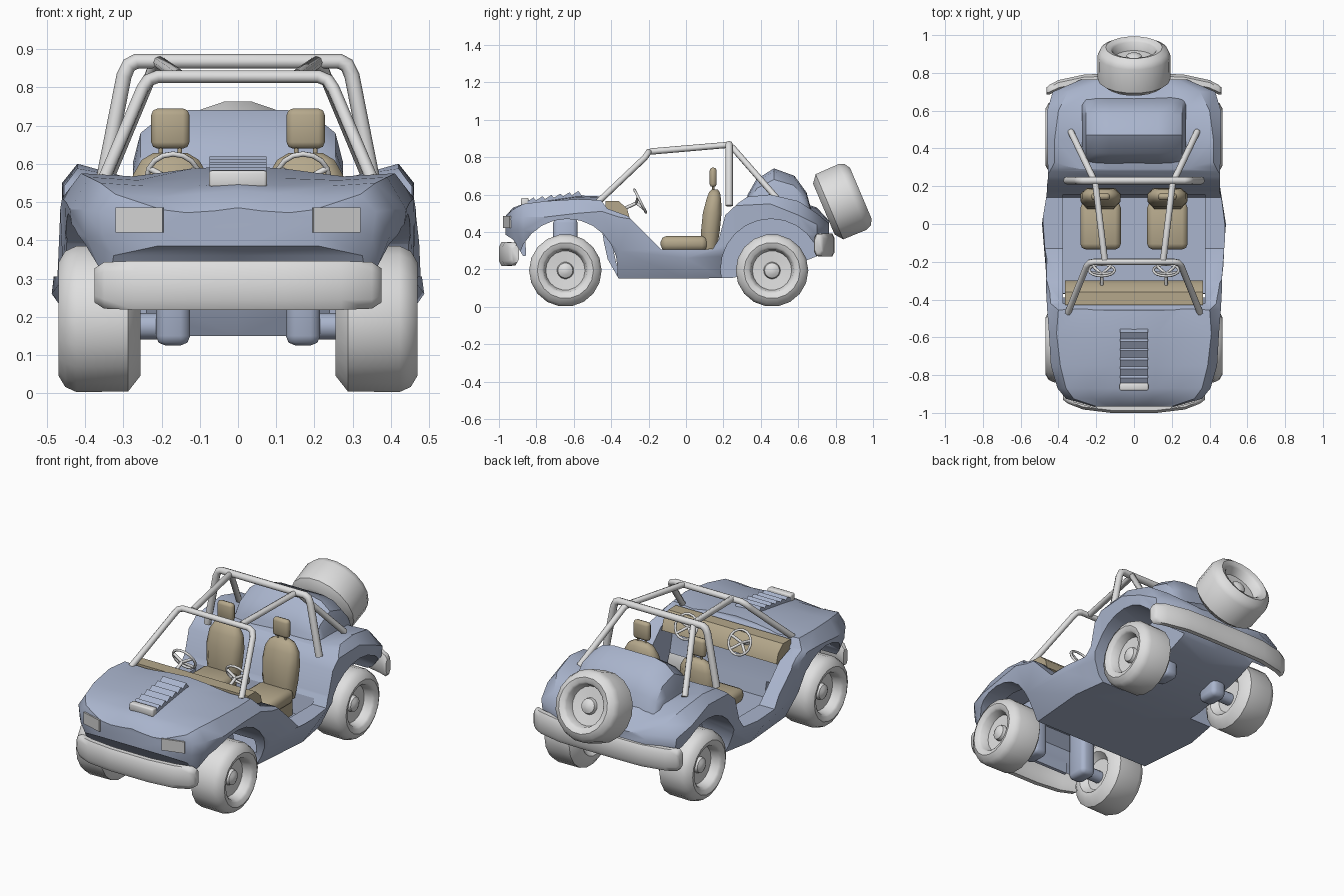
import bpy, bmesh, math
from mathutils import Matrix, Vector

if "Cube" in bpy.data.objects:
    bpy.data.objects.remove(bpy.data.objects["Cube"])

def material(name, rgb):
    m = bpy.data.materials.new(name)
    m.diffuse_color = (*rgb, 1)
    m.use_nodes = True
    m.node_tree.nodes["Principled BSDF"].inputs["Base Color"].default_value = m.diffuse_color
    return m

BLUE = material("blue grey paint", (0.40, 0.46, 0.61))
GREY = material("light grey", (0.74, 0.74, 0.74))
LAMP = material("lamp grey", (0.64, 0.64, 0.64))
TAN = material("tan trim", (0.46, 0.39, 0.26))

def finish(name, bm, mat, angle=35, bevel=0, segs=2):
    bmesh.ops.remove_doubles(bm, verts=bm.verts, dist=1e-5)
    bmesh.ops.recalc_face_normals(bm, faces=bm.faces)
    if bevel:
        bmesh.ops.bevel(bm, geom=bm.edges[:], offset=bevel, segments=segs, profile=0.5, affect='EDGES')
    me = bpy.data.meshes.new(name)
    bm.to_mesh(me)
    bm.free()
    ob = bpy.data.objects.new(name, me)
    bpy.context.collection.objects.link(ob)
    me.materials.append(mat)
    smooth(ob, angle)
    return ob

def smooth(ob, angle):
    bpy.ops.object.select_all(action='DESELECT')
    ob.select_set(True)
    bpy.context.view_layer.objects.active = ob
    bpy.ops.object.shade_smooth_by_angle(angle=math.radians(angle))

def skin(name, rings, mat, angle=35, bevel=0):
    """Closed loft through rings of equal length."""
    bm = bmesh.new()
    rv = [[bm.verts.new(p) for p in r] for r in rings]
    n = len(rv[0])
    for a, b in zip(rv, rv[1:]):
        for i in range(n):
            bm.faces.new((a[i], a[(i + 1) % n], b[(i + 1) % n], b[i]))
    bm.faces.new(rv[0][::-1])
    bm.faces.new(rv[-1])
    return finish(name, bm, mat, angle, bevel)

def prism(name, yz, x0, x1, mat, bevel=0, angle=35):
    return skin(name, [[(x, y, z) for y, z in yz] for x in (x0, x1)], mat, angle, bevel)

def box(name, loc, size, mat, bevel=0, yaw=0):
    bm = bmesh.new()
    bmesh.ops.create_cube(bm, size=1, matrix=Matrix.Diagonal((*size, 1)))
    ob = finish(name, bm, mat, 50, bevel)
    ob.location, ob.rotation_euler = loc, (0, 0, yaw)
    return ob

def lathe(name, prof, mat, axis, loc, n=18, angle=40):
    """Spin (axial, radius) pairs about the given axis."""
    bm = bmesh.new()
    vs = [bm.verts.new((r, 0, a)) for a, r in prof]
    es = [bm.edges.new(e) for e in zip(vs, vs[1:])]
    bmesh.ops.spin(bm, geom=vs + es, cent=(0, 0, 0), axis=(0, 0, 1), angle=2 * math.pi, steps=n)
    bmesh.ops.remove_doubles(bm, verts=bm.verts, dist=1e-4)
    ob = finish(name, bm, mat, angle)
    ob.rotation_euler = Vector(axis).to_track_quat('Z', 'Y').to_euler()
    ob.location = loc
    return ob

def tube(name, pts, r, mat, cyclic=False):
    cu = bpy.data.curves.new(name, 'CURVE')
    cu.dimensions = '3D'
    cu.bevel_depth, cu.bevel_resolution, cu.use_fill_caps = r, 2, True
    sp = cu.splines.new('POLY')
    sp.points.add(len(pts) - 1)
    for p, c in zip(sp.points, pts):
        p.co = (*c, 1)
    sp.use_cyclic_u = cyclic
    ob = bpy.data.objects.new(name, cu)
    bpy.context.collection.objects.link(ob)
    cu.materials.append(mat)
    bpy.ops.object.select_all(action='DESELECT')
    ob.select_set(True)
    bpy.context.view_layer.objects.active = ob
    bpy.ops.object.convert(target='MESH')
    smooth(bpy.context.object, 50)

def body_ring(y, crown, shoulder_x, shoulder_z, wide_x, wide_z, low_z, bottom_x, bottom_z):
    """Mirrored cross-section: crown, shoulder, widest line, lower side, bottom."""
    dip = min(crown, shoulder_z) - .008
    bulge = .022 if -.3 < y < .2 else -.008
    half = [(0, crown), (.3 * shoulder_x, crown - .008), (.67 * shoulder_x, dip), (shoulder_x, shoulder_z),
            (wide_x, wide_z), (wide_x + bulge, low_z), (bottom_x, bottom_z), (0, bottom_z)]
    return [(x, y, z) for x, z in half] + [(-x, y, z) for x, z in half[-2:0:-1]]

# Body: front clip, tub and tail lofted along y
front = [(-.965, .485, .20, .48, .225, .46, .42, .21, .385),
         (-.925, .53, .32, .52, .36, .475, .41, .325, .36),
         (-.87, .55, .36, .55, .405, .48, .41, .34, .27),
         (-.75, .57, .39, .565, .44, .48, .42, .36, .30),
         (-.58, .595, .41, .575, .45, .50, .42, .38, .33),
         (-.45, .59, .40, .57, .46, .51, .41, .42, .31)]
rear = [(-.36, .58, .40, .56, .465, .48, .30, .38, .15),
        (.0, .55, .41, .53, .465, .42, .26, .41, .15),
        (.25, .57, .42, .58, .455, .54, .32, .37, .155),
        (.45, .57, .42, .60, .46, .55, .42, .35, .19),
        (.60, .565, .40, .565, .46, .49, .39, .36, .23),
        (.70, .53, .35, .50, .43, .44, .38, .34, .27),
        (.765, .46, .23, .445, .28, .42, .38, .25, .34)]
body = skin("body", [body_ring(*s) for s in front + rear], BLUE)

# Cutters: cockpit, door openings, hollow under the hood, wheel arches
cutters = [
    prism("cockpit_cut", [(-.42, .8), (-.42, .45), (-.37, .22), (.14, .22), (.19, .55), (.19, .8)], -.375, .375, BLUE),
    prism("door_cut", [(-.47, .8), (-.455, .57), (-.42, .525), (-.31, .485), (-.13, .305), (.14, .305), (.175, .36),
                       (.21, .49), (.28, .555), (.35, .603), (.35, .8)], -.7, .7, BLUE),
    prism("engine_bay_cut", [(-.85, .1), (-.86, .42), (-.80, .475), (-.46, .485), (-.44, .35), (-.385, .1)],
          -.325, .325, BLUE)]
for s in (1, -1):
    for y in (-.635, .455):
        cutters.append(lathe("arch_cut", [(-.2, 0), (-.2, .27), (.2, .27), (.2, 0)], BLUE, (1, 0, 0),
                             (s * .44, y, .2), 24))
for c in cutters:
    c.hide_render = True
    m = body.modifiers.new("cut", 'BOOLEAN')
    m.operation, m.solver, m.object = 'DIFFERENCE', 'EXACT', c
    bpy.context.view_layer.objects.active = body
    bpy.ops.object.modifier_apply(modifier=m.name)
for c in cutters:
    bpy.data.objects.remove(c)
smooth(body, 42)

# Rear hump
hump = [(.30, .48), (.33, .60), (.375, .68), (.47, .74), (.58, .70), (.645, .61), (.68, .48)]
spans = [(.13, 1), (.2, .94), (.255, .77), (.275, .47)]
skin("rear_hump", [[(x, .49 + (y - .49) * (.8 + .2 * k), .48 + (z - .48) * k) for y, z in hump]
     for x, k in [(-x, k) for x, k in spans[::-1]] + spans], BLUE, 38)

# Hood louvres with scoop
teeth = [(-.85, .53)]
for i in range(6):
    y, z = -.85 + i * .048, .562 + i * .007
    teeth += [(y, z), (y + .035, z + .022)]
prism("hood_louvres", teeth + [(-.555, .59), (-.555, .55)], -.075, .075, BLUE, angle=20)
box("hood_scoop", (0, -.862, .56), (.152, .04, .045), GREY, .008)

# Bumpers: rounded section swept across x
def bumper(name, half, z, h):
    corners = [(-1, -.6), (-.5, -1), (.5, -1), (1, -.6), (1, .6), (.5, 1), (-.5, 1), (-1, .6)]
    stations = [(-x, y, k) for x, y, k in half[::-1]] + half
    skin(name, [[(x, y + a * .027 * k, z + b * h * k) for a, b in corners] for x, y, k in stations], GREY, 50)

bumper("front_bumper", [(.12, -.973, 1), (.27, -.955, 1), (.35, -.925, .95), (.375, -.912, .7)], .282, .064)
bumper("rear_bumper", [(.12, .768, 1), (.26, .765, 1), (.40, .735, 1), (.45, .71, .95), (.462, .705, .7)], .33, .062)

# Wheels, axles, headlight plates and the spare
rim = [(-.07, 0), (-.07, .09), (-.1075, .12), (-.1075, .15), (-.075, .192), (.06, .194), (.09, .18), (.1075, .15),
       (.1, .125), (.09, .115), (.045, .105), (.04, .045), (.06, .04), (.07, .022), (.074, 0)]
for s in (1, -1):
    for end, y in (("front", -.645), ("rear", .46)):
        lathe(end + "_wheel", rim, GREY, (s, 0, 0), (s * .362, y, .194))
        box(end + "_strut", (s * .17, y, .3), (.09, .13, .35), BLUE, .025)
        lathe(end + "_axle", [(-.06, 0), (-.06, .035), (.06, .035), (.06, 0)], BLUE, (1, 0, 0), (s * .24, y, .175), 12)
    box("headlight", (s * .258, -.957, .453), (.128, .009, .066), LAMP, 0, s * math.radians(16))
lathe("spare_wheel", rim, GREY, (0, .92, .39), (0, .836, .564))

# Roll cage
def hoop(half):
    return [(-x, y, z) for x, y, z in half[::-1]] + half
tube("windshield_frame", hoop([(.21, -.2, .828), (.235, -.205, .818), (.25, -.222, .795), (.35, -.47, .56)]), .017, GREY)
tube("roll_hoop", hoop([(.265, .23, .868), (.285, .23, .858), (.298, .23, .83), (.355, .23, .54)]), .02, GREY)
for s in (1, -1):
    tube("roof_bar", [(s * .155, -.19, .83), (s * .205, .22, .865), (s * .22, .25, .85), (s * .335, .49, .575)], .017, GREY)

# Dashboard
prism("dashboard", [(-.43, .565), (-.36, .565), (-.315, .525), (-.30, .47), (-.43, .42)], -.365, .365, TAN)

# Seats and steering wheels
octagon = [(-1, -.4), (-.7, -1), (.7, -1), (1, -.4), (1, .4), (.7, 1), (-.7, 1), (-1, .4)]
back = [(.31, .125, .085, .04), (.40, .13, .1, .05), (.50, .14, .106, .05), (.57, .148, .098, .04),
        (.61, .152, .075, .03), (.628, .154, .045, .015)]
for s in (1, -1):
    x = s * .177
    box("seat_cushion", (x, -.01, .338), (.215, .25, .08), TAN, .03)
    box("seat_base", (x, .02, .26), (.17, .2, .1), TAN)
    skin("seat_back", [[(x + a * w, y + b * d, z) for a, b in octagon] for z, y, w, d in back], TAN, 50)
    box("headrest", (x, .145, .692), (.1, .038, .105), TAN, .017)
    for d in (-.025, .025):
        tube("headrest_post", [(x + d, .147, .6), (x + d, .145, .66)], .006, TAN)
    c, up = Vector((s * .17, -.245, .565)), Vector((0, -.45, .89))
    ring = [c + Vector((.068 * math.cos(t), 0, 0)) + up * .068 * math.sin(t)
            for t in [i * math.pi / 8 for i in range(16)]]
    tube("steering_wheel", ring, .007, GREY, True)
    hub = c + Vector((0, -.02, -.01))
    for i in (1, 7, 10, 14):
        tube("steering_spoke", [hub, ring[i]], .008, GREY)
    tube("steering_column", [hub, (s * .17, -.36, .51)], .009, GREY)
